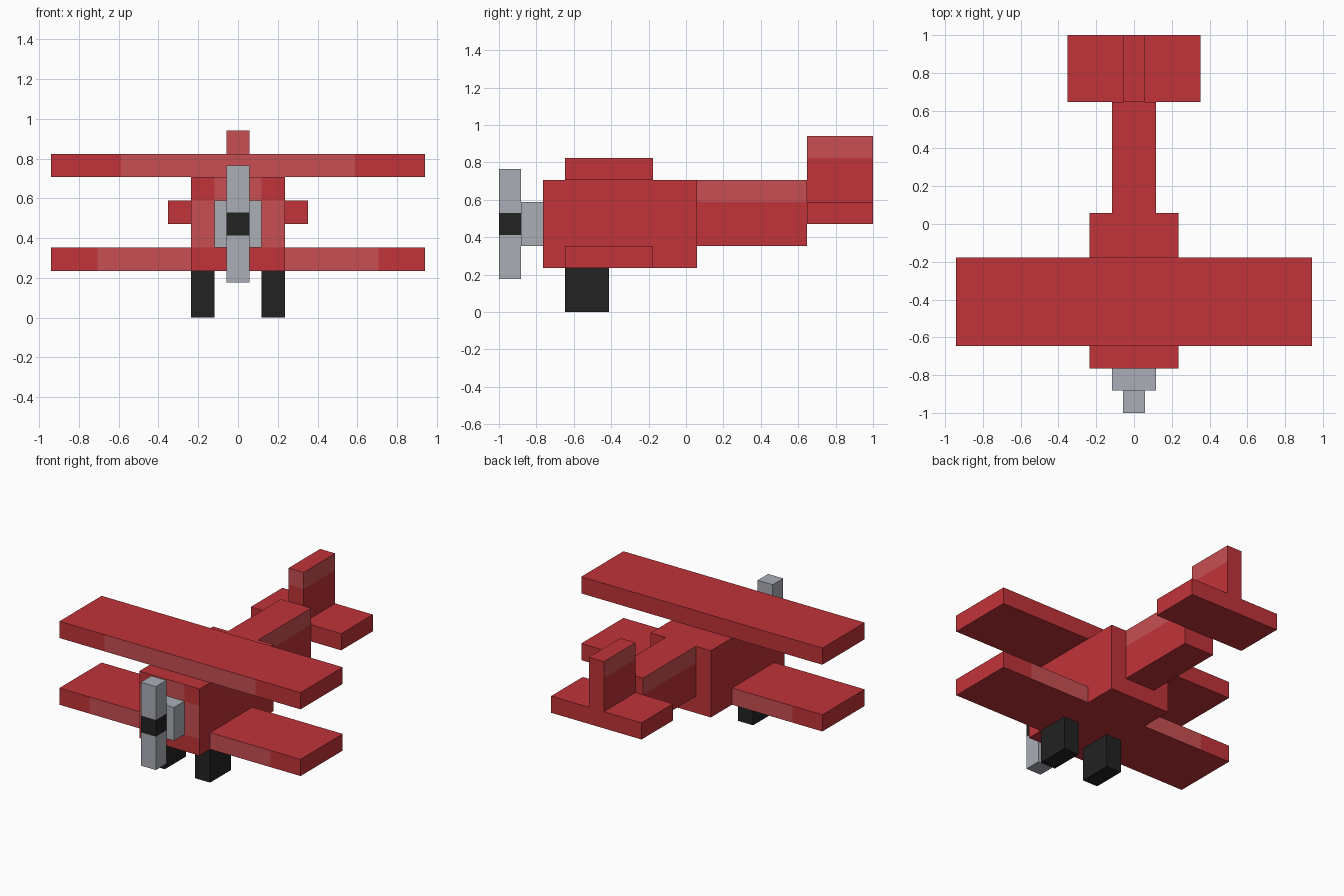
import bpy
import bmesh
from mathutils import Vector

cube = bpy.data.objects.get("Cube")
if cube:
    bpy.data.objects.remove(cube, do_unlink=True)

U = 2 / 17  # the block size every part is built on


def make_material(name, rgb):
    mat = bpy.data.materials.new(name)
    mat.use_nodes = True
    mat.diffuse_color = (*rgb, 1)
    mat.node_tree.nodes["Principled BSDF"].inputs["Base Color"].default_value = (*rgb, 1)
    return mat


RED = make_material("red", (0.53, 0.033, 0.041))
PALE = make_material("pale red", (0.578, 0.078, 0.085))
GREY = make_material("grey", (0.40, 0.42, 0.47))
BLACK = make_material("black", (0.016, 0.016, 0.016))


def box(name, x, y, z, mats, cuts=(), rule=None):
    """Box from ranges in blocks; cuts are (axis, position); rule(centre, normal) marks second-colour faces."""
    bm = bmesh.new()
    bmesh.ops.create_cube(bm, size=1)
    for v in bm.verts:
        v.co = Vector([r[0] if c < 0 else r[1] for c, r in zip(v.co, (x, y, z))])
    for axis, pos in cuts:
        point, normal = Vector(), Vector()
        point[axis], normal[axis] = pos, 1
        bmesh.ops.bisect_plane(bm, geom=bm.verts[:] + bm.edges[:] + bm.faces[:],
                               plane_co=point, plane_no=normal)
    bm.normal_update()
    for f in bm.faces:
        if rule and rule(f.calc_center_median(), f.normal):
            f.material_index = 1
    bmesh.ops.scale(bm, vec=(U, U, U), verts=bm.verts)
    mesh = bpy.data.meshes.new(name)
    bm.to_mesh(mesh)
    bm.free()
    for mat in mats:
        mesh.materials.append(mat)
    obj = bpy.data.objects.new(name, mesh)
    bpy.context.collection.objects.link(obj)
    return obj


def mirror(obj):
    obj.modifiers.new("mirror", "MIRROR").use_axis[0] = True


# Fuselage, with a paler front panel
box("fuselage", (-2, 2), (-6.5, 0.5), (2, 6), (RED, PALE),
    [(0, -1), (0, 1), (2, 3), (2, 5)],
    lambda c, n: n.y < -0.5 and c.z > 3 and (c.z < 5 or abs(c.x) < 1))

# Tail boom, with a paler strip along the top of each side
box("tail_boom", (-1, 1), (0.5, 5.5), (3, 6), (RED, PALE), [(2, 5)],
    lambda c, n: abs(n.x) > 0.5 and c.z > 5)

# Tailplane and fin
box("tailplane", (-3, 3), (5.5, 8.5), (4, 5), (RED,))
box("fin", (-0.5, 0.5), (5.5, 8.5), (5, 8), (RED, PALE), [(2, 7)],
    lambda c, n: c.z > 7 and (abs(n.x) > 0.5 or n.y < -0.5))

# Wings, with paler inner edges
box("upper_wing", (-8, 8), (-5.5, -1.5), (6, 7), (RED, PALE), [(0, -5), (0, 5)],
    lambda c, n: n.y < -0.5 and abs(c.x) < 5)
mirror(box("lower_wings", (2, 8), (-5.5, -1.5), (2, 3), (RED, PALE), [(0, 6)],
           lambda c, n: abs(n.y) > 0.5 and c.x < 6))

# Nose and propeller with a black hub
box("nose", (-1, 1), (-7.5, -6.5), (3, 5), (GREY,))
box("propeller", (-0.5, 0.5), (-8.5, -7.5), (1.5, 6.5), (GREY, BLACK),
    [(2, 3.5), (2, 4.5)], lambda c, n: 3.5 < c.z < 4.5)

# Wheels
mirror(box("wheels", (1, 2), (-5.5, -3.5), (0, 2), (BLACK,)))
